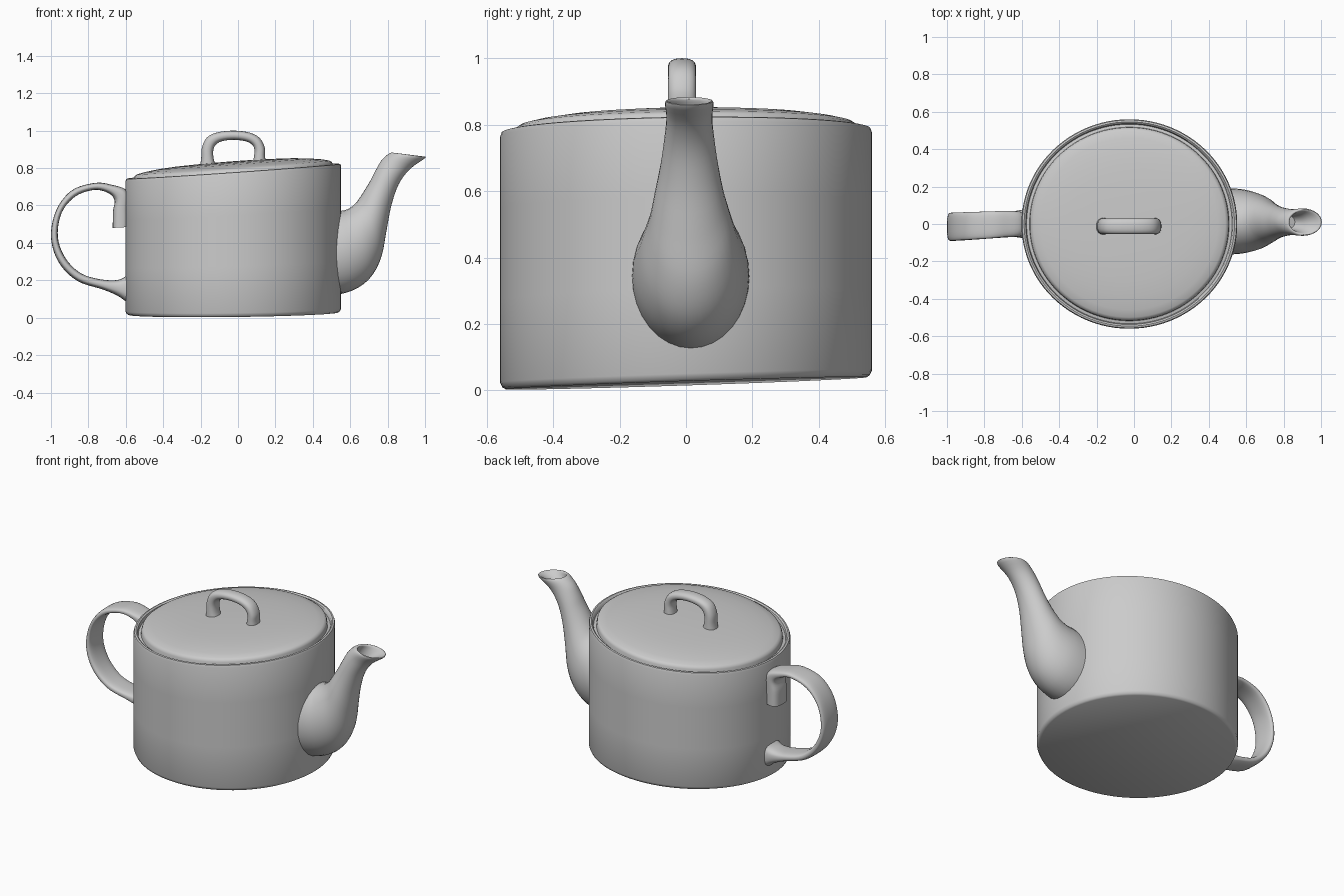
import bpy, bmesh, math
from mathutils import Vector

CX, RX, RY = -0.025, 0.577, 0.56   # body ellipse


def bottom_z(x, y):
    return 0.022 + 0.012 * x + 0.033 * y


def rim_z(x, y):
    return 0.786 + 0.07 * x + 0.012 * y


def make_object(name, rings, cap_start=False, cap_end=False):
    """Skin a list of closed rings into a smooth shaded object."""
    bm = bmesh.new()
    loops = [[bm.verts.new(p) for p in ring] for ring in rings]
    n = len(rings[0])
    for a, b in zip(loops, loops[1:]):
        for i in range(n):
            j = (i + 1) % n
            bm.faces.new((a[i], a[j], b[j], b[i]))
    if cap_start:
        bm.faces.new(loops[0])
    if cap_end:
        bm.faces.new(loops[-1])
    bmesh.ops.remove_doubles(bm, verts=bm.verts, dist=1e-5)
    bmesh.ops.recalc_face_normals(bm, faces=bm.faces)
    mesh = bpy.data.meshes.new(name)
    bm.to_mesh(mesh)
    bm.free()
    ob = bpy.data.objects.new(name, mesh)
    bpy.context.collection.objects.link(ob)
    bpy.ops.object.select_all(action='DESELECT')
    ob.select_set(True)
    bpy.context.view_layer.objects.active = ob
    bpy.ops.object.shade_smooth_by_angle(angle=math.radians(40))
    return ob


def lathe(name, profile, n=96, **caps):
    """Profile of (radius, height), both relative; height 0 = tilted base, 1 = tilted rim."""
    rings = []
    for r, t in profile:
        ring = []
        for i in range(n):
            a = 2 * math.pi * i / n
            x, y = CX + RX * r * math.cos(a), RY * r * math.sin(a)
            ring.append((x, y, bottom_z(x, y) * (1 - t) + rim_z(x, y) * t))
        rings.append(ring)
    return make_object(name, rings, **caps)


def spline(keys, steps):
    """Catmull-Rom interpolation through tuples of numbers."""
    k = [keys[0]] + list(keys) + [keys[-1]]
    out = []
    for s in range(len(keys) - 1):
        for q in range(steps):
            t = q / steps
            out.append([0.5 * (2 * b + (c - a) * t + (2 * a - 5 * b + 4 * c - d) * t * t
                               + (3 * b - a - 3 * c + d) * t ** 3)
                        for a, b, c, d in zip(*k[s:s + 4])])
    out.append(list(keys[-1]))
    return out


def loft(name, keys, n=28, steps=4, power=1.0, **caps):
    """Each key: outer x, outer z, inner x, inner z, half width, centre y."""
    rings = []
    for ax, az, bx, bz, w, cy in spline(keys, steps):
        a, b = Vector((ax, cy, az)), Vector((bx, cy, bz))
        mid, half = (a + b) / 2, (a - b) / 2
        ring = []
        for i in range(n):
            t = 2 * math.pi * i / n
            c, s = (math.copysign(abs(v) ** power, v) for v in (math.cos(t), math.sin(t)))
            ring.append(mid + half * c + Vector((0, w * s, 0)))
        rings.append(ring)
    return make_object(name, rings, **caps)


# Pot body with rounded base edge, rim and lid groove
lathe("pot_body", [(0.97, 0), (0.988, 0.008), (1, 0.028), (1, 0.35), (1, 0.7), (1, 0.98),
                   (0.992, 0.997), (0.975, 1.0), (0.96, 0.992), (0.952, 0.965)],
      cap_start=True)

# Gently domed lid, seated in the groove
lathe("lid", [(0.952, 0.966), (0.925, 0.97), (0.92, 1.0), (0.912, 1.015), (0.89, 1.025),
              (0.82, 1.037), (0.7, 1.050), (0.55, 1.059), (0.38, 1.064), (0.2, 1.067),
              (0.03, 1.068)], cap_end=True)

# Arched lid handle
Y = -0.012
loft("lid_handle", [
    (-0.205, 0.80, -0.115, 0.80, 0.045, Y), (-0.197, 0.85, -0.13, 0.85, 0.043, Y),
    (-0.193, 0.91, -0.132, 0.895, 0.042, Y), (-0.165, 0.965, -0.118, 0.925, 0.042, Y),
    (-0.105, 0.992, -0.085, 0.944, 0.042, Y), (-0.02, 1.0, -0.02, 0.951, 0.042, Y),
    (0.06, 0.99, 0.045, 0.942, 0.042, Y), (0.115, 0.962, 0.078, 0.922, 0.042, Y),
    (0.143, 0.91, 0.088, 0.895, 0.042, Y), (0.145, 0.86, 0.085, 0.86, 0.043, Y),
    (0.152, 0.80, 0.075, 0.80, 0.045, Y)], n=24, power=0.85)

# Side handle, a flat strap with a tail at the top and a flared foot
loft("side_handle", [
    (-0.585, 0.485, -0.67, 0.48, 0.065, 0), (-0.585, 0.57, -0.668, 0.57, 0.066, 0),
    (-0.59, 0.675, -0.66, 0.628, 0.068, 0), (-0.68, 0.712, -0.695, 0.667, 0.07, 0),
    (-0.77, 0.72, -0.77, 0.683, 0.072, -0.005), (-0.89, 0.68, -0.87, 0.648, 0.074, -0.01),
    (-0.972, 0.575, -0.943, 0.56, 0.075, -0.014), (-1.0, 0.43, -0.963, 0.43, 0.075, -0.015),
    (-0.958, 0.295, -0.92, 0.315, 0.075, -0.014), (-0.86, 0.197, -0.835, 0.235, 0.073, -0.01),
    (-0.72, 0.15, -0.72, 0.203, 0.07, -0.004), (-0.64, 0.115, -0.63, 0.205, 0.07, 0),
    (-0.585, 0.075, -0.575, 0.245, 0.08, 0)],
    steps=5, power=0.7, cap_start=True)

# Spout, from its pear-shaped root to a slanted open lip
S = 0.01
loft("spout", [
    (0.48, 0.12, 0.48, 0.56, 0.178, 0.014), (0.565, 0.13, 0.555, 0.572, 0.174, 0.014),
    (0.65, 0.165, 0.585, 0.58, 0.164, 0.014), (0.72, 0.23, 0.62, 0.603, 0.147, 0.013),
    (0.768, 0.33, 0.65, 0.64, 0.126, 0.013), (0.793, 0.46, 0.68, 0.687, 0.106, S),
    (0.82, 0.6, 0.71, 0.737, 0.088, S), (0.86, 0.715, 0.737, 0.79, 0.076, S),
    (0.92, 0.795, 0.77, 0.845, 0.069, S), (1.0, 0.853, 0.812, 0.88, 0.073, S),
    (0.985, 0.858, 0.83, 0.878, 0.06, S), (0.92, 0.825, 0.815, 0.85, 0.045, S),
    (0.86, 0.77, 0.79, 0.80, 0.035, S)], n=32, cap_end=True)
